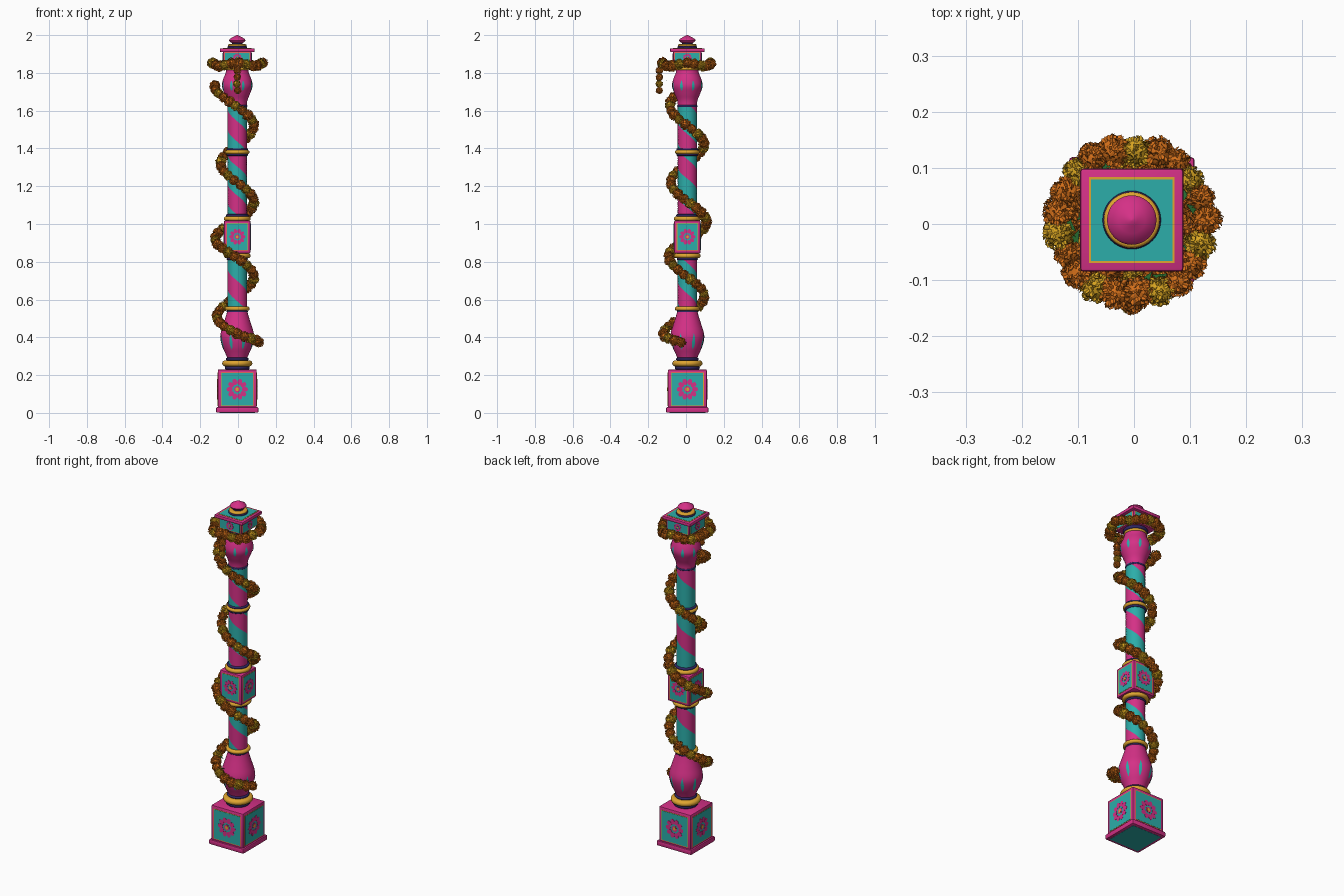
import bpy, bmesh, math, random
from mathutils import Vector, Matrix

if "Cube" in bpy.data.objects:
    bpy.data.objects.remove(bpy.data.objects["Cube"])
random.seed(4)
CX, CY = -0.004, 0.007          # post axis
TAU = 2 * math.pi

def mat(name, rgb):
    m = bpy.data.materials.new(name)
    m.diffuse_color = (*rgb, 1)
    m.use_nodes = True
    m.node_tree.nodes["Principled BSDF"].inputs["Base Color"].default_value = m.diffuse_color
    return m
PINK = mat("pink", (0.66, 0.03, 0.24))
TEAL = mat("teal", (0.025, 0.42, 0.40))
GOLD = mat("gold", (0.75, 0.38, 0.03))
NAVY = mat("navy", (0.03, 0.02, 0.13))
ORANGE = mat("marigold orange", (0.66, 0.16, 0.01))
YELLOW = mat("marigold yellow", (0.68, 0.37, 0.015))
GREEN = mat("leaf green", (0.02, 0.15, 0.03))

def finish(name, bm, mats, smooth=False, fix=True):
    if fix:
        bmesh.ops.recalc_face_normals(bm, faces=bm.faces[:])
    me = bpy.data.meshes.new(name)
    bm.to_mesh(me); bm.free()
    for m in mats:
        me.materials.append(m)
    ob = bpy.data.objects.new(name, me)
    ob.location = (CX, CY, 0)
    bpy.context.collection.objects.link(ob)
    if smooth:
        bpy.context.view_layer.objects.active = ob
        bpy.ops.object.select_all(action='DESELECT')
        ob.select_set(True)
        bpy.ops.object.shade_smooth_by_angle(angle=math.radians(40))
    return ob

def box(name, half, z0, z1, m, bevel=0.006):
    bm = bmesh.new()
    bmesh.ops.create_cube(bm, size=1, matrix=Matrix.Translation((0, 0, (z0 + z1) / 2)) @
                          Matrix.Diagonal((2 * half, 2 * half, z1 - z0, 1)))
    if bevel:
        bmesh.ops.bevel(bm, geom=bm.edges[:], offset=bevel, segments=2, affect='EDGES', profile=0.5)
    return finish(name, bm, [m], True)

def lathe(name, prof, mats, seg=40, angle=lambda z: 0, rule=lambda j: 0):
    bm = bmesh.new()
    rings = [[bm.verts.new((r * math.cos(TAU * j / seg + angle(z)), r * math.sin(TAU * j / seg + angle(z)), z))
              for j in range(seg)] for r, z in prof]
    for a, b in zip(rings, rings[1:]):
        for j in range(seg):
            k = (j + 1) % seg
            bm.faces.new((a[j], a[k], b[k], b[j])).material_index = rule(j)
    bm.faces.new(rings[0][::-1]); bm.faces.new(rings[-1])
    return finish(name, bm, mats, True)

def ring(name, z, r, h, m):     # rounded moulding
    prof = [(r - h * (1 - math.cos(t)), z + h * math.sin(t))
            for t in [math.pi * (i / 8 - 0.5) for i in range(9)]]
    return lathe(name, prof, [m])

def radius(pts, z):             # smooth profile through (r, z) points
    for i in range(len(pts) - 1):
        if z <= pts[i + 1][1] or i == len(pts) - 2:
            p = [pts[max(i - 1, 0)], pts[i], pts[i + 1], pts[min(i + 2, len(pts) - 1)]]
            t = (z - p[1][1]) / (p[2][1] - p[1][1])
            a, b, c, d = (q[0] for q in p)
            return b + 0.5 * t * (c - a + t * (2*a - 5*b + 4*c - d + t * (3 * (b - c) + d - a)))

# turned bulbs with painted teal drops
def bulb(name, pts, d0, d1):
    z0, z1 = pts[0][1], pts[-1][1]
    zs = [z0 + (z1 - z0) * i / 24 for i in range(25)]
    lathe(name, [(radius(pts, z), z) for z in zs], [PINK])
    bm = bmesh.new()
    for k in range(8):
        c, prev = TAU * (k + 0.5) / 8, None
        for i in range(9):
            t = i / 8
            z = d0 + (d1 - d0) * t
            w = 0.10 * math.sin(math.pi * t) ** 0.8 * (1.2 - 0.5 * t) + 0.003
            r = radius(pts, z) + 0.002
            row = [bm.verts.new((r * math.cos(c + s * w), r * math.sin(c + s * w), z)) for s in (-1, 0, 1)]
            if prev:
                for s in (0, 1):
                    bm.faces.new((prev[s], prev[s + 1], row[s + 1], row[s]))
            prev = row
    finish(name + "_drops", bm, [TEAL], fix=False)

bulb("lower_bulb", [(.050, .28), (.059, .305), (.077, .345), (.089, .39), (.088, .42), (.075, .465), (.061, .51), (.051, .55)], .335, .42)
bulb("upper_bulb", [(.050, 1.62), (.054, 1.655), (.068, 1.69), (.081, 1.73), (.075, 1.765), (.061, 1.80), (.055, 1.845)], 1.705, 1.76)

# shaft sections with one spiral stripe each
def shaft(name, z0, z1, zpink, pitch):
    n = 24
    ang = lambda z: -math.pi / 2 - TAU * (z - zpink) / pitch
    lathe(name, [(.051, z0 + (z1 - z0) * i / n) for i in range(n + 1)], [TEAL, PINK], 40, ang,
          lambda j: 1 if (j + 8) % 40 < 16 else 0)
shaft("lower_shaft", .54, .84, .645, .27)
shaft("middle_shaft", 1.02, 1.38, 1.355, .255)
shaft("upper_shaft", 1.38, 1.63, 1.49, .27)

# mouldings
for z, r, h, m in [(.24, .066, .012, NAVY), (.262, .080, .016, GOLD), (.285, .060, .007, NAVY),
                   (.537, .056, .006, NAVY), (.552, .066, .011, GOLD), (.815, .056, .006, NAVY),
                   (.832, .071, .012, GOLD), (1.028, .071, .012, GOLD), (1.045, .060, .007, NAVY),
                   (1.367, .058, .006, NAVY), (1.381, .065, .010, GOLD), (1.395, .058, .006, NAVY),
                   (1.624, .054, .006, NAVY), (1.822, .062, .008, GOLD), (1.838, .066, .010, NAVY)]:
    ring("moulding_ring", z, r, h, m)

# square blocks
box("base_foot", .112, 0.001, .03, PINK)
box("base_block", .103, .02, .23, PINK)
box("middle_block", .070, .845, 1.018, PINK)
box("capital_block", .075, 1.845, 1.915, PINK)
box("capital_plate", .092, 1.910, 1.930, PINK)
box("capital_gold_line", .0765, 1.925, 1.9315, GOLD, 0)
box("capital_teal_top", .0725, 1.925, 1.9325, TEAL, 0)
box("base_underside", .095, 0, .01, TEAL, 0)

# painted panels with rosettes on all four sides
def plate(bm, pts, off, M, idx, th=0.002):
    lo = [bm.verts.new(M @ Vector((u, -off, v))) for u, v in pts]
    hi = [bm.verts.new(M @ Vector((u, -off - th, v))) for u, v in pts]
    fs = [bm.faces.new(hi)]
    for i in range(len(pts)):
        j = (i + 1) % len(pts)
        fs.append(bm.faces.new((lo[i], lo[j], hi[j], hi[i])))
    for f in fs:
        f.material_index = idx

def rosette(bm, off, M, R, idx=2):
    for p in range(10):
        a = TAU * p / 10
        e = []
        for q in range(10):
            t = TAU * q / 10
            x, y = R * (0.71 + 0.29 * math.cos(t)), R * 0.225 * math.sin(t)
            e.append((x * math.cos(a) - y * math.sin(a), x * math.sin(a) + y * math.cos(a)))
        plate(bm, e, off, M, idx)
    for rr, i, o in ((.30, idx, 0), (.18, 1, .001)):
        plate(bm, [(R * rr * math.cos(TAU * q / 12), R * rr * math.sin(TAU * q / 12)) for q in range(12)], off + o, M, i)

def panels(name, half, zc, w, h, R):
    bm = bmesh.new()
    for k in range(4):
        M = Matrix.Translation((0, 0, zc)) @ Matrix.Rotation(k * math.pi / 2, 4, 'Z')
        rect = lambda g: [(-w - g, -h - g), (w + g, -h - g), (w + g, h + g), (-w - g, h + g)]
        plate(bm, rect(.003), half - .001, M, 1)
        plate(bm, rect(0), half, M, 0)
        rosette(bm, half + .001, M, R)
    finish(name, bm, [TEAL, GOLD, PINK])
panels("base_panels", .103, .125, .084, .085, .057)
panels("middle_panels", .070, .932, .053, .070, .043)
panels("capital_panels", .075, 1.880, .064, .025, .024)

# finial
ring("finial_base", 1.936, .052, .006, NAVY)
ring("finial_gold_ring", 1.945, .050, .007, GOLD)
lathe("finial_neck", [(.030, 1.94), (.028, 1.965)], [NAVY])
lathe("finial_knob", [(.026, 1.958), (.038, 1.963), (.044, 1.972), (.040, 1.980), (.024, 1.989), (.010, 1.996), (.002, 2.0)], [PINK])

# marigold garland
def flower(bm, c, r, idx):
    R = Matrix.Rotation(random.uniform(0, TAU), 3, Vector((random.random(), random.random(), random.random() + .1)).normalized())
    s = bmesh.ops.create_icosphere(bm, subdivisions=2, radius=r * .78, matrix=Matrix.Translation(c))
    for f in {f for v in s['verts'] for f in v.link_faces}:
        f.material_index = idx
    n = 84
    for i in range(n):
        z = 1 - 2 * (i + .5) / n
        a = i * 2.39996
        q = math.sqrt(1 - z * z)
        d = R @ Vector((q * math.cos(a), q * math.sin(a), z))
        t = d.orthogonal().normalized()
        t.rotate(Matrix.Rotation(random.uniform(0, TAU), 3, d))
        b = d.cross(t)
        k = r * random.uniform(.93, 1.05)
        P = [d * .60 * k - t * .10 * k, d * .87 * k + b * .18 * k, d * .98 * k + b * .12 * k + t * .18 * k,
             d * .94 * k + t * .15 * k, d * .98 * k - b * .12 * k + t * .18 * k, d * .87 * k - b * .18 * k]
        v = [bm.verts.new(c + p) for p in P]
        for x, y, w in ((0, 1, 3), (1, 2, 3), (0, 3, 5), (3, 4, 5)):
            bm.faces.new((v[x], v[y], v[w])).material_index = idx

def leaf(bm, c, d):
    side = d.cross(Vector((0, 0, 1))).normalized() * .009
    v = [bm.verts.new(c + p) for p in (Vector(), d * .022 + side, d * .048, d * .022 - side)]
    bm.faces.new((v[0], v[1], v[2])).material_index = 2
    bm.faces.new((v[0], v[2], v[3])).material_index = 2

def garland(name, path, r, step):
    bm = bmesh.new()
    dist, n = step, 0
    for a, b in zip(path, path[1:]):
        dist += (b - a).length
        if dist >= step:
            dist -= step
            flower(bm, b, r * random.uniform(.92, 1.08), 1 if n % 3 == 2 else 0)
            if n % 2 == 0:
                inward = Vector((-b.x, -b.y, random.uniform(-.08, .08))).normalized()
                leaf(bm, b, (inward * .8 + (b - a).normalized() * random.choice((-.6, .6))).normalized())
            n += 1
    finish(name, bm, [ORANGE, YELLOW, GREEN], fix=False)
    cu = bpy.data.curves.new(name + "_string", 'CURVE')   # green string
    cu.dimensions, cu.bevel_depth, cu.bevel_resolution = '3D', .005, 1
    sp = cu.splines.new('POLY')
    pts = path[::6] + [path[-1]]
    sp.points.add(len(pts) - 1)
    for p, q in zip(sp.points, pts):
        p.co = (*q, 1)
    ob = bpy.data.objects.new(name + "_string", cu)
    ob.location = (CX, CY, 0)
    cu.materials.append(GREEN)
    bpy.context.collection.objects.link(ob)

g = lambda z, c, w: math.exp(-((z - c) / w) ** 2)
spiral = []
for i in range(1500):
    ang = math.radians(15) + i / 1499 * TAU * 3.52
    z = .32 + .4 * ang / TAU
    z += .045 * max(0, 1 - ang / 1.4)
    r = .088 + .030 * g(z, .93, .10) + .037 * g(z, .42, .12) + .034 * g(z, 1.75, .09)
    spiral.append(Vector((r * math.cos(-ang), r * math.sin(-ang), z)))
garland("spiral_garland", spiral, .029, .042)
hoop = []
for i in range(587):
    t = TAU * i / 600
    r = .130 + .004 * math.cos(6 * t) - .004 * math.sin(t)
    hoop.append(Vector((r * math.cos(t), r * math.sin(t), 1.845 + .008 * math.cos(4 * t))))
garland("crown_garland", hoop, .030, .0395)
drop = [Vector((.003 * math.sin(i / 6), -.148, 1.815 - .125 * i / 60)) for i in range(61)]
garland("hanging_strand", drop, .020, .036)
